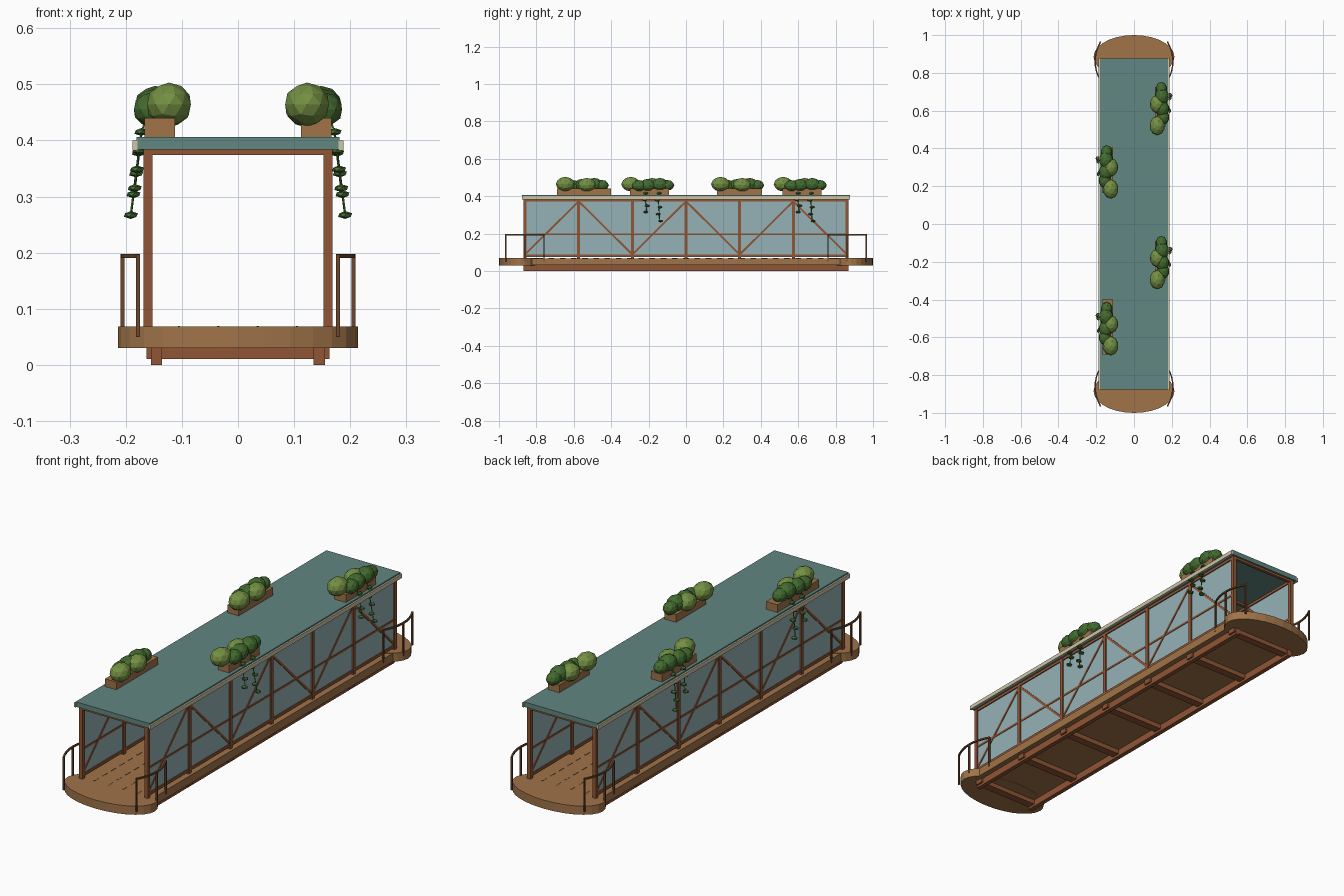
import bpy, bmesh, math
from mathutils import Vector, Matrix

if "Cube" in bpy.data.objects:
    bpy.data.objects.remove(bpy.data.objects["Cube"])


def material(name, rgb):
    m = bpy.data.materials.new(name)
    m.diffuse_color = [c ** 2.2 for c in rgb] + [1]
    m.use_nodes = True
    m.node_tree.nodes["Principled BSDF"].inputs["Base Color"].default_value = m.diffuse_color
    return m


WOOD = material("deck_wood", (0.62, 0.45, 0.29))
STEEL = material("rust_steel", (0.56, 0.34, 0.22))
DARK = material("rail_bronze", (0.42, 0.28, 0.19))
GLASS = material("glass", (0.58, 0.69, 0.71))
ROOF = material("roof_teal", (0.38, 0.52, 0.50))
CREAM = material("cream_trim", (0.80, 0.77, 0.65))
LIGHT = material("leaf_light", (0.45, 0.56, 0.27))
LEAF = material("leaf_dark", (0.27, 0.42, 0.20))


def finish(name, bm, mat):
    me = bpy.data.meshes.new(name)
    bm.to_mesh(me)
    bm.free()
    me.materials.append(mat)
    ob = bpy.data.objects.new(name, me)
    bpy.context.collection.objects.link(ob)
    return ob


def add_box(bm, lo, hi):
    lo, hi = Vector(lo), Vector(hi)
    m = Matrix.Translation((lo + hi) / 2) @ Matrix.Diagonal((*(hi - lo), 1))
    bmesh.ops.create_cube(bm, size=1, matrix=m)


def add_bar(bm, p, q, w):
    p, q = Vector(p), Vector(q)
    d = q - p
    m = (Matrix.Translation((p + q) / 2) @ d.to_track_quat('Z', 'X').to_matrix().to_4x4()
         @ Matrix.Diagonal((w, w, d.length, 1)))
    bmesh.ops.create_cube(bm, size=1, matrix=m)


def add_blob(bm, c, r, sub=2):
    m = Matrix.Translation(c) @ Matrix.Diagonal((*r, 1))
    bmesh.ops.create_icosphere(bm, subdivisions=sub, radius=1, matrix=m)


def box(name, lo, hi, mat):
    bm = bmesh.new()
    add_box(bm, lo, hi)
    return finish(name, bm, mat)


BAYS = [i * 0.287 for i in range(-3, 4)]

# deck and underframe
box("deck", (-0.18, -0.875, 0.031), (0.18, 0.875, 0.067), WOOD)
bm = bmesh.new()
for y in BAYS:
    yy = y * 0.985
    add_box(bm, (-0.163, yy - 0.018, 0.01), (0.163, yy + 0.018, 0.033))
finish("cross_beams", bm, STEEL)
bm = bmesh.new()
for x in (-0.145, 0.145):
    add_box(bm, (x - 0.01, -0.87, 0), (x + 0.01, 0.87, 0.033))
finish("long_beams", bm, STEEL)

# rows of small deck strips
bm = bmesh.new()
for x in (-0.105, -0.035, 0.035, 0.105):
    for i in range(29):
        y = -0.84 + i * 0.06
        add_box(bm, (x - 0.002, y - 0.015, 0.066), (x + 0.002, y + 0.015, 0.069))
finish("deck_strips", bm, WOOD)

# rounded landings at both ends
for e, label in ((-1, "front"), (1, "back")):
    bm = bmesh.new()
    m = Matrix.Translation((0, e * 0.885, 0.049)) @ Matrix.Diagonal((0.214, 0.115, 1, 1))
    bmesh.ops.create_cone(bm, cap_ends=True, segments=28, radius1=1, radius2=1,
                          depth=0.038, matrix=m)
    finish(label + "_landing", bm, WOOD)

# truss walls, glass, gutters and curved handrails on each side
for s, side in ((-1, "left"), (1, "right")):
    X = s * 0.16
    bm = bmesh.new()
    for y in BAYS:
        add_box(bm, (X - 0.008, y - 0.008, 0.065), (X + 0.008, y + 0.008, 0.385))
    finish(side + "_posts", bm, STEEL)

    bm = bmesh.new()
    for z, w in ((0.083, 0.012), (0.197, 0.009), (0.379, 0.014)):
        add_bar(bm, (X, -0.866, z), (X, 0.866, z), w)
    finish(side + "_rails", bm, STEEL)

    bm = bmesh.new()
    for i in range(6):
        za, zb = (0.088, 0.372) if i % 2 == 0 else (0.372, 0.088)
        add_bar(bm, (X, BAYS[i], za), (X, BAYS[i + 1], zb), 0.010)
    finish(side + "_diagonals", bm, STEEL)

    box(side + "_glass", (X - 0.002, -0.86, 0.075), (X + 0.002, 0.86, 0.38), GLASS)
    a, b = sorted((s * 0.179, s * 0.188))
    box(side + "_gutter", (a, -0.878, 0.382), (b, 0.878, 0.400), CREAM)

    for e, end in ((-1, "front"), (1, "back")):
        bm = bmesh.new()
        path = []
        for i in range(9):
            t = -1 + i / 4
            path.append(Vector((s * (0.206 - 0.028 * t * t), e * (0.861 + 0.102 * t), 0.194)))
        for p, q in zip(path, path[1:]):
            add_bar(bm, p, q, 0.007)
        for i in (0, 4, 8):
            p = path[i]
            add_bar(bm, (p.x, p.y, 0.05), (p.x, p.y, 0.197), 0.007)
        finish(end + "_" + side + "_handrail", bm, DARK)

# roof and its cross ties
box("roof", (-0.181, -0.876, 0.384), (0.181, 0.876, 0.406), ROOF)
bm = bmesh.new()
for y in BAYS:
    add_box(bm, (-0.165, y - 0.007, 0.374), (0.165, y + 0.007, 0.386))
finish("roof_ties", bm, STEEL)

# planters: side, centre y, box length
BUSHES = [(-0.10, 0.123, 0.041, 0.464, LIGHT), (-0.055, 0.155, 0.032, 0.455, LEAF),
          (0.015, 0.123, 0.039, 0.460, LIGHT), (-0.01, 0.150, 0.036, 0.458, LEAF),
          (0.055, 0.148, 0.037, 0.462, LEAF), (0.095, 0.145, 0.030, 0.458, LEAF)]
for n, (s, cy, ln) in enumerate([(-1, -0.545, 0.29), (1, -0.195, 0.21),
                                 (-1, 0.285, 0.24), (1, 0.62, 0.21)], 1):
    a, b = sorted((s * 0.112, s * 0.167))
    box(f"planter_{n}", (a, cy - ln / 2, 0.404), (b, cy + ln / 2, 0.440), WOOD)
    for mat, kind in ((LIGHT, "light"), (LEAF, "dark")):
        bm = bmesh.new()
        for dy, x, r, z, m in BUSHES:
            if m is mat:
                add_blob(bm, (s * x, cy + dy, z), (r, r * 1.25, r * 0.95))
        finish(f"{kind}_bushes_{n}", bm, mat)
    # trailing vines with flat leaves
    bm = bmesh.new()
    for dy, bottom, lean in ((-0.025, 0.315, 0.184), (0.045, 0.267, 0.191)):
        top = Vector((s * 0.172, cy + dy, 0.415))
        tip = Vector((s * lean, cy + dy + 0.01, bottom))
        add_bar(bm, top + Vector((-s * 0.01, 0, 0.03)), top, 0.003)
        add_bar(bm, top, tip, 0.003)
        count = 4 if bottom > 0.3 else 5
        for i in range(count):
            p = top.lerp(tip, i / (count - 1))
            p.y += 0.006 * (-1) ** i
            add_blob(bm, p, (0.014, 0.014, 0.007), 1)
    finish(f"vines_{n}", bm, LEAF)
